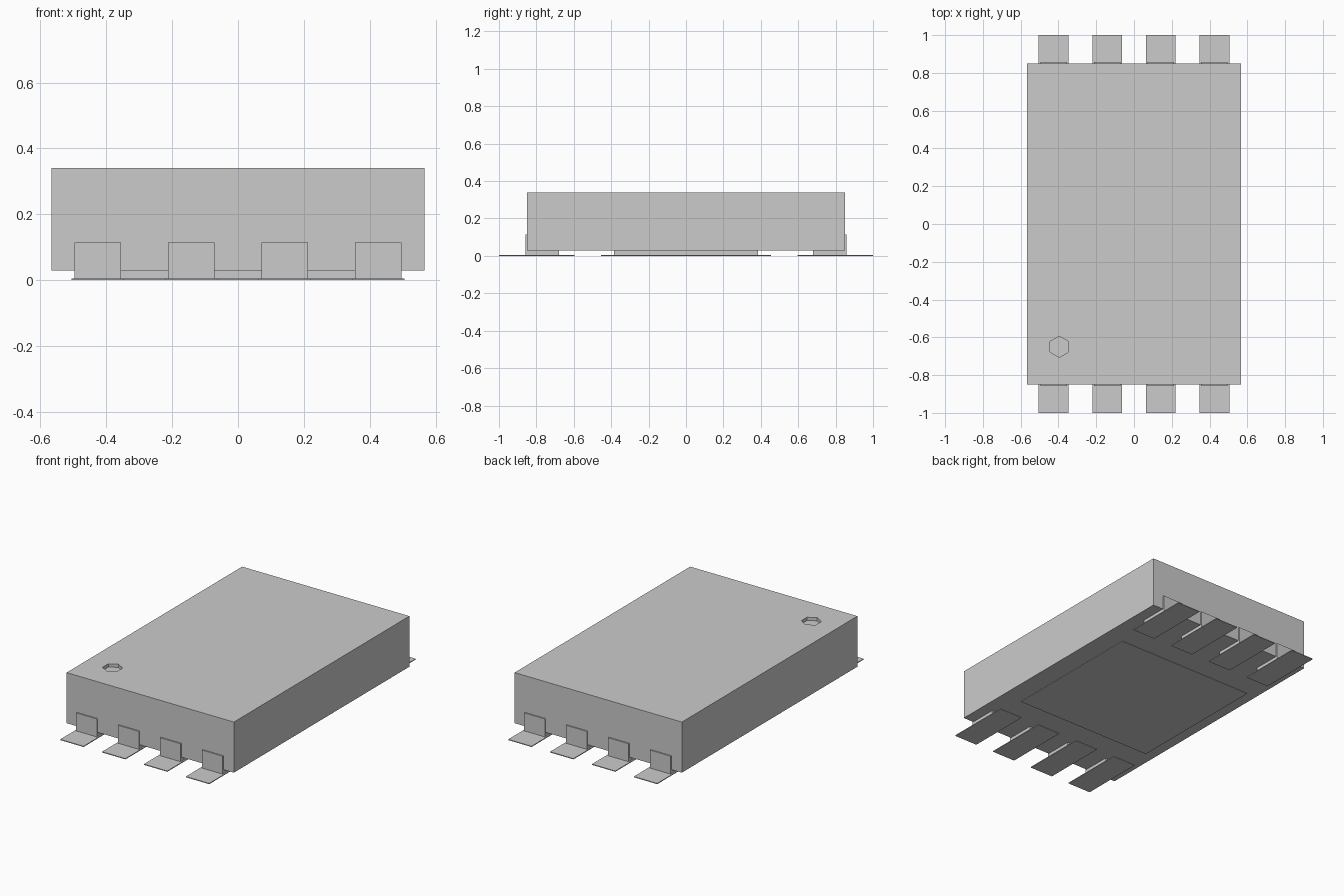
import bpy
import math

cube = bpy.data.objects.get("Cube")
if cube:
    bpy.data.objects.remove(cube, do_unlink=True)

# Single flat grey for the whole part
grey = bpy.data.materials.new("light grey")
grey.use_nodes = True
grey.diffuse_color = (0.6, 0.6, 0.6, 1)
grey.node_tree.nodes["Principled BSDF"].inputs["Base Color"].default_value = (0.6, 0.6, 0.6, 1)


def box(name, x, y, z):
    """Box from (min, max) ranges on each axis."""
    verts = [(i, j, k) for k in z for j in y for i in x]
    faces = [(0, 2, 3, 1), (4, 5, 7, 6), (0, 1, 5, 4),
             (1, 3, 7, 5), (3, 2, 6, 7), (2, 0, 4, 6)]
    mesh = bpy.data.meshes.new(name)
    mesh.from_pydata(verts, [], faces)
    mesh.materials.append(grey)
    obj = bpy.data.objects.new(name, mesh)
    bpy.context.collection.objects.link(obj)
    return obj


PAD_TOP = 0.005
BODY_BOTTOM, BODY_TOP = 0.03, 0.34

# Main package body
body = box("body", (-0.567, 0.567), (-0.85, 0.85), (BODY_BOTTOM, BODY_TOP))

# Six-sided marker recess in the top, near the front corner
bpy.ops.mesh.primitive_cylinder_add(vertices=6, radius=0.056, depth=0.04,
                                    location=(-0.395, -0.65, BODY_TOP))
cutter = bpy.context.object
cutter.name = "marker_cutter"
cutter.data.materials.append(grey)
cutter.hide_render = True
cut = body.modifiers.new("marker_recess", 'BOOLEAN')
cut.operation = 'DIFFERENCE'
cut.solver = 'EXACT'
cut.object = cutter
bpy.context.view_layer.objects.active = body
bpy.ops.object.modifier_apply(modifier=cut.name)
bpy.data.objects.remove(cutter, do_unlink=True)

# Central pad with the raised block that joins it to the body
box("centre_pad", (-0.47, 0.47), (-0.455, 0.455), (0, PAD_TOP))
box("centre_block", (-0.40, 0.40), (-0.385, 0.385), (PAD_TOP, BODY_BOTTOM))

# Four leads at each end, each a terminal on a flat solder pad
for end, side in (("front", -1), ("back", 1)):
    for i in range(4):
        cx = (i - 1.5) * 0.284
        pad_y = sorted((side * 0.595, side * 1.0))
        pin_y = sorted((side * 0.68, side * 0.858))
        box(f"{end}_pad_{i + 1}", (cx - 0.079, cx + 0.079), pad_y, (0, PAD_TOP))
        box(f"{end}_terminal_{i + 1}", (cx - 0.07, cx + 0.07), pin_y, (PAD_TOP, 0.115))
